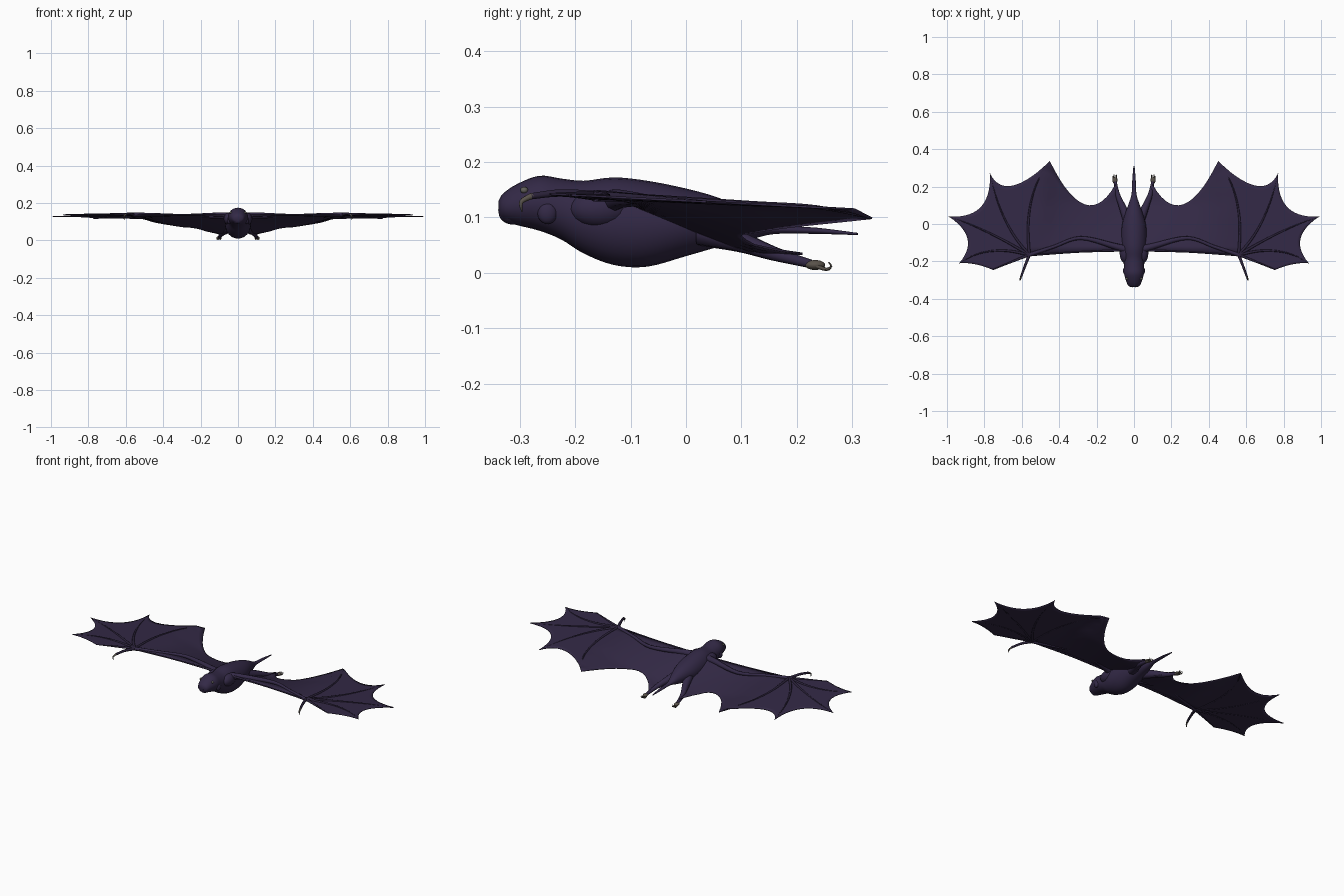
import bpy, bmesh, math
from mathutils import Vector

cube = bpy.data.objects.get("Cube")
if cube:
    bpy.data.objects.remove(cube)


def material(name, rgb):
    m = bpy.data.materials.new(name)
    m.use_nodes = True
    m.diffuse_color = (*rgb, 1)
    bsdf = m.node_tree.nodes["Principled BSDF"]
    bsdf.inputs["Base Color"].default_value = (*rgb, 1)
    bsdf.inputs["Roughness"].default_value = 0.8
    return m


FUR = material("dark purple fur", (0.033, 0.022, 0.062))
SKIN = material("purple wing skin", (0.033, 0.022, 0.06))
BONE = material("dark finger skin", (0.024, 0.016, 0.043))
CLAW = material("grey brown claw", (0.1, 0.085, 0.07))
EYE = material("dull grey eye", (0.12, 0.115, 0.1))


def finish(name, bm, mat, angle=60):
    bmesh.ops.recalc_face_normals(bm, faces=bm.faces)
    me = bpy.data.meshes.new(name)
    bm.to_mesh(me)
    bm.free()
    me.materials.append(mat)
    ob = bpy.data.objects.new(name, me)
    bpy.context.collection.objects.link(ob)
    bpy.ops.object.select_all(action="DESELECT")
    ob.select_set(True)
    bpy.context.view_layer.objects.active = ob
    bpy.ops.object.shade_smooth_by_angle(angle=math.radians(angle))
    return ob


def skin_rings(bm, rings):
    loops = [[bm.verts.new(p) for p in ring] for ring in rings]
    n = len(loops[0])
    for a, b in zip(loops, loops[1:]):
        for i in range(n):
            bm.faces.new((a[i], a[(i + 1) % n], b[(i + 1) % n], b[i]))
    bm.faces.new(loops[0])
    bm.faces.new(loops[-1])


def spline(pts, steps):
    """Smooth interpolation through tuples of any length."""
    out = []
    for i in range(len(pts) - 1):
        p0, p1 = pts[max(i - 1, 0)], pts[i]
        p2, p3 = pts[i + 1], pts[min(i + 2, len(pts) - 1)]
        for s in range(steps):
            t = s / steps
            out.append([b + 0.5 * t * (c - a + t * (2 * a - 5 * b + 4 * c - d
                        + t * (3 * (b - c) + d - a)))
                        for a, b, c, d in zip(p0, p1, p2, p3)])
    return out + [list(pts[-1])]


def tube(name, pts, mat, steps=5, sides=8):
    """Tapered limb through (x, y, z, radius) points."""
    path = spline(pts, steps)
    rings = []
    for i, (x, y, z, r) in enumerate(path):
        a, b = path[max(i - 1, 0)], path[min(i + 1, len(path) - 1)]
        d = (Vector(b[:3]) - Vector(a[:3])).normalized()
        u = d.cross(Vector((0.3, 0.1, 1))).normalized()
        v = d.cross(u)
        angles = [2 * math.pi * k / sides for k in range(sides)]
        rings.append([Vector((x, y, z)) + r * (u * math.cos(t) + v * math.sin(t))
                      for t in angles])
    bm = bmesh.new()
    skin_rings(bm, rings)
    return finish(name, bm, mat)


def ball(name, centre, size, mat):
    bm = bmesh.new()
    bmesh.ops.create_uvsphere(bm, u_segments=20, v_segments=12, radius=1)
    bmesh.ops.scale(bm, vec=size, verts=bm.verts)
    bmesh.ops.translate(bm, vec=centre, verts=bm.verts)
    return finish(name, bm, mat)


# Head, trunk and tail in one loft: y, top, bottom, half width
profile = [
    (-0.338, 0.13, 0.108, 0.012), (-0.33, 0.143, 0.095, 0.03),
    (-0.305, 0.16, 0.086, 0.042), (-0.265, 0.175, 0.076, 0.053),
    (-0.225, 0.17, 0.06, 0.054), (-0.185, 0.166, 0.035, 0.058),
    (-0.13, 0.172, 0.014, 0.068), (-0.07, 0.166, 0.011, 0.07),
    (0, 0.152, 0.03, 0.063), (0.06, 0.135, 0.047, 0.046),
    (0.11, 0.112, 0.058, 0.028), (0.16, 0.088, 0.07, 0.013),
    (0.24, 0.081, 0.07, 0.009), (0.31, 0.072, 0.068, 0.003),
]
rings = []
for y, top, bot, w in spline(profile, 4):
    rings.append([(w * math.cos(a), y, (top + bot) / 2 + (top - bot) / 2 * math.sin(a))
                  for a in (2 * math.pi * k / 24 for k in range(24))])
bm = bmesh.new()
skin_rings(bm, rings)
finish("body", bm, FUR)
ball("muzzle", (0, -0.312, 0.108), (0.028, 0.026, 0.021), FUR)


def wing_z(x, y):
    drop = min(max((y + 0.13) / 0.25, 0), 1)
    inner = max(1 - x / 0.48, 0) ** 0.7
    return 0.138 - 0.05 * (y + 0.165) - 0.1 * drop * inner


def through(pts, v):
    """Quadratic curve through start, middle and end."""
    a, b, c = (Vector(p) for p in pts)
    return a * (1 - v) * (1 - 2 * v) + b * 4 * v * (1 - v) + c * v * (2 * v - 1)


# Wing struts in plan, from the front edge round to the flank
WRIST = (0.56, -0.165)
struts = [
    (WRIST, (0.66, -0.205), (0.755, -0.245)),
    (WRIST, (0.765, -0.145), (0.935, -0.21)),
    (WRIST, (0.78, -0.045), (0.99, 0.04)),
    (WRIST, (0.69, 0.025), (0.77, 0.27)),
    (WRIST, (0.55, 0.12), (0.45, 0.335)),
    ((0.03, -0.135), (0.035, 0.03), (0.1, 0.21)),
]
# Middle of the scalloped rim between neighbouring struts
rims = [(0.85, -0.215), (0.89, -0.08), (0.82, 0.09), (0.65, 0.205), (0.265, 0.105)]
N = 14

for side, s in (("left", 1), ("right", -1)):
    # Membrane panels
    bm = bmesh.new()
    for A, B, rim in zip(struts, struts[1:], rims):
        sag = Vector(rim) - (Vector(A[2]) + Vector(B[2])) / 2
        grid = []
        for i in range(N + 1):
            v = i / N
            row = []
            for j in range(N + 1):
                u = j / N
                p = through(A, v).lerp(through(B, v), u) + sag * 4 * u * (1 - u) * v ** 1.6
                row.append(bm.verts.new((s * p.x, p.y, wing_z(p.x, p.y))))
            grid.append(row)
        for i in range(N):
            for j in range(N):
                bm.faces.new((grid[i][j], grid[i][j + 1], grid[i + 1][j + 1], grid[i + 1][j]))
    bmesh.ops.remove_doubles(bm, verts=bm.verts, dist=0.0005)
    wing = finish(side + "_wing_membrane", bm, SKIN)
    thick = wing.modifiers.new("thickness", "SOLIDIFY")
    thick.thickness = 0.004
    thick.offset = 0

    # Finger bones
    for k, strut in enumerate(struts[:5]):
        pts = []
        for v in (0, 0.25, 0.5, 0.75, 1):
            p = through(strut, v)
            pts.append((s * p.x, p.y, wing_z(p.x, p.y) + 0.002 * (1 - v), 0.008 - 0.006 * v))
        tube(f"{side}_finger_{k + 1}", pts, BONE)

    # Arm, shoulder and thumb
    tube(side + "_arm", [(s * 0.03, -0.14, 0.125, 0.024), (s * 0.1, -0.12, 0.133, 0.017),
                         (s * 0.285, -0.075, 0.132, 0.01), (s * 0.43, -0.122, 0.137, 0.009),
                         (s * 0.56, -0.165, 0.139, 0.011)], FUR)
    tube(side + "_front_edge", [(s * 0.04, -0.14, 0.134, 0.007), (s * 0.3, -0.15, 0.137, 0.004),
                                (s * 0.56, -0.168, 0.138, 0.005)], BONE)
    ball(side + "_shoulder", (s * 0.045, -0.155, 0.115), (0.032, 0.055, 0.034), FUR)
    tube(side + "_thumb", [(s * 0.56, -0.165, 0.139, 0.009), (s * 0.583, -0.225, 0.144, 0.007),
                           (s * 0.603, -0.28, 0.138, 0.006)], BONE)
    tube(side + "_thumb_claw", [(s * 0.602, -0.277, 0.139, 0.006), (s * 0.609, -0.297, 0.128, 0.004),
                                (s * 0.609, -0.296, 0.11, 0.001)], CLAW)

    # Leg, foot and hooked toes
    tube(side + "_leg", [(s * 0.035, 0.03, 0.075, 0.028), (s * 0.065, 0.1, 0.055, 0.019),
                         (s * 0.088, 0.16, 0.034, 0.013), (s * 0.1, 0.225, 0.016, 0.008)], FUR)
    ball(side + "_foot", (s * 0.102, 0.233, 0.014), (0.013, 0.018, 0.009), CLAW)
    for k in (-1, 0, 1):
        x = s * 0.102 + k * 0.009
        tube(f"{side}_toe_{k + 2}", [(x, 0.235, 0.012, 0.004), (x, 0.254, 0.006, 0.003),
                                     (x, 0.262, 0.012, 0.002), (x, 0.257, 0.019, 0.001)],
             CLAW, 3, 6)

    # Face
    ball(side + "_eye", (s * 0.038, -0.292, 0.149), (0.007, 0.007, 0.006), EYE)
    ball(side + "_ear", (s * 0.047, -0.25, 0.108), (0.012, 0.018, 0.02), FUR)
    ball(side + "_nostril", (s * 0.009, -0.335, 0.113), (0.003, 0.004, 0.003), BONE)
